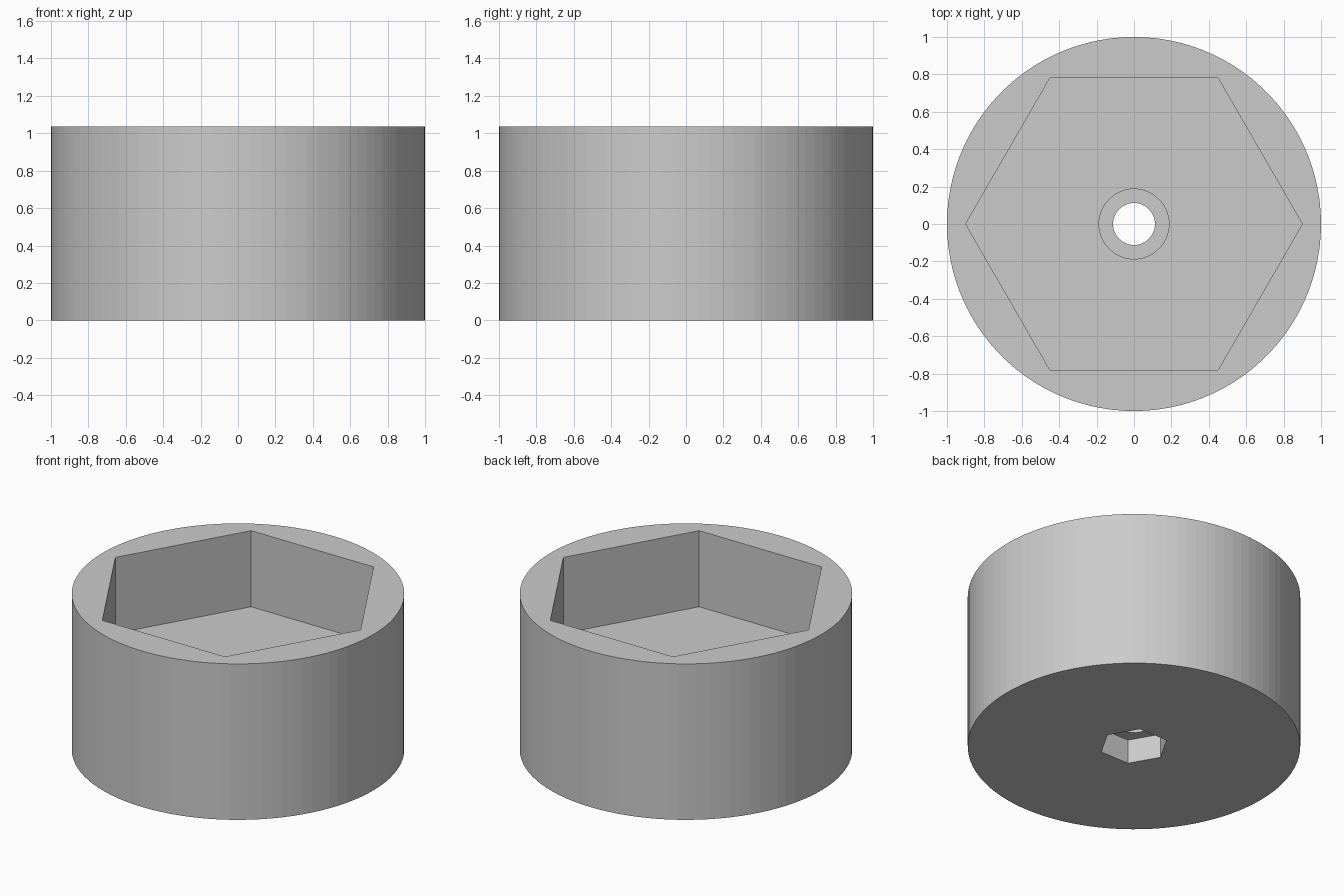
import bpy
import bmesh
from math import cos, sin, tau

if "Cube" in bpy.data.objects:
    bpy.data.objects.remove(bpy.data.objects["Cube"], do_unlink=True)

HEIGHT = 1.035
FLOOR = 0.53          # bottom of the large hexagonal pocket
HEAD_DEPTH = 0.20     # round recess for the screw head
NUT_DEPTH = 0.16      # hexagonal recess underneath

grey = bpy.data.materials.new("plain grey")
grey.use_nodes = True
colour = (0.6, 0.6, 0.6, 1.0)
grey.diffuse_color = colour
grey.node_tree.nodes["Principled BSDF"].inputs["Base Color"].default_value = colour


def prism(name, sides, radius, z0, z1):
    """Upright prism with its first corner on +x."""
    bm = bmesh.new()
    ring = [bm.verts.new((radius * cos(tau * i / sides),
                          radius * sin(tau * i / sides), z0)) for i in range(sides)]
    base = bm.faces.new(ring)
    top = bmesh.ops.extrude_face_region(bm, geom=[base])["geom"]
    bmesh.ops.translate(bm, vec=(0, 0, z1 - z0),
                        verts=[v for v in top if isinstance(v, bmesh.types.BMVert)])
    bmesh.ops.recalc_face_normals(bm, faces=bm.faces)
    mesh = bpy.data.meshes.new(name)
    bm.to_mesh(mesh)
    bm.free()
    mesh.materials.append(grey)
    obj = bpy.data.objects.new(name, mesh)
    bpy.context.collection.objects.link(obj)
    return obj


# Round outer body
body = prism("round_socket_body", 100, 1.0, 0, HEIGHT)

# Hexagonal pocket, screw head recess, nut recess and through hole
cutters = [
    prism("hex_pocket_cutter", 6, 0.90, FLOOR, HEIGHT + 0.2),
    prism("head_recess_cutter", 64, 0.187, FLOOR - HEAD_DEPTH, FLOOR + 0.1),
    prism("nut_recess_cutter", 6, 0.208, -0.1, NUT_DEPTH),
    prism("screw_hole_cutter", 48, 0.112, -0.2, HEIGHT + 0.1),
]
for cutter in cutters:
    cutter.hide_render = True
    cut = body.modifiers.new(cutter.name, "BOOLEAN")
    cut.operation = "DIFFERENCE"
    cut.solver = "EXACT"
    cut.object = cutter

# Bake the cuts into the body and remove the helpers
bpy.context.view_layer.objects.active = body
body.select_set(True)
for cutter in cutters:
    bpy.ops.object.modifier_apply(modifier=cutter.name)
    bpy.data.objects.remove(cutter, do_unlink=True)
